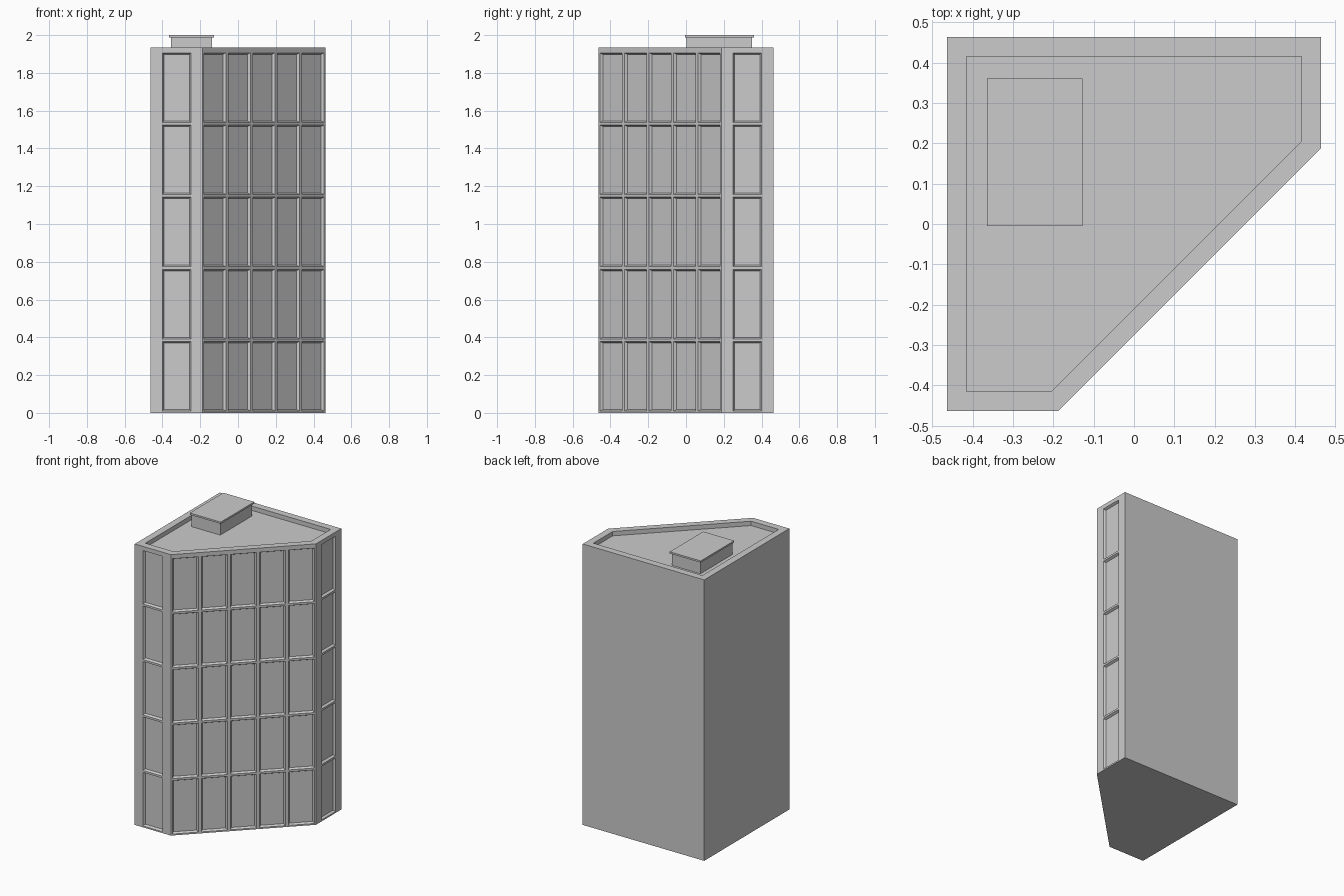
import bpy, bmesh
from mathutils import Vector

if "Cube" in bpy.data.objects:
    bpy.data.objects.remove(bpy.data.objects["Cube"])

HEIGHT, ROOF_Z, ROWS, PITCH = 1.935, 1.905, 5, 0.382
OUTER = [(-.463, -.463), (-.187, -.463), (.463, .187), (.463, .463), (-.463, .463)]
INNER = [(-.415, -.415), (-.205, -.415), (.415, .205), (.415, .415), (-.415, .415)]
bm = bmesh.new()


def face(points):
    bm.faces.new([bm.verts.new(p) for p in points])


def ring(pts, z):
    return [Vector((x, y, z)) for x, y in pts]


def bridge(a, b):
    n = len(a)
    for i in range(n):
        j = (i + 1) % n
        face([a[i], a[j], b[j], b[i]])


def wall(p, q, cols, margin):
    """Wall with a grid of sunken window panels between footprint points p and q."""
    p, q = Vector((*p, 0)), Vector((*q, 0))
    length = (q - p).length
    along = (q - p) / length
    inward = Vector((-along.y, along.x, 0))

    def rect(u0, u1, z0, z1, depth=0):
        return [p + along * u + inward * depth + Vector((0, 0, z))
                for u, z in ((u0, z0), (u1, z0), (u1, z1), (u0, z1))]

    step = length / cols
    for c in range(cols):
        for r in range(ROWS):
            u0, u1, z0 = c * step, (c + 1) * step, r * PITCH
            a, b, lo, hi = u0 + margin, u1 - margin, z0 + .01, z0 + .378
            cell = rect(u0, u1, z0, z0 + PITCH)
            rim = rect(a, b, lo, hi)
            pane = rect(a + .008, b - .008, lo + .008, hi - .008, .015)
            bridge(cell, rim)
            bridge(rim, pane)
            face(pane)
    face(rect(0, length, ROWS * PITCH, HEIGHT))


# Windowed facades: front, diagonal, right
for i, cols, margin in ((0, 1, .063), (1, 5, .01), (2, 1, .063)):
    wall(OUTER[i], OUTER[i + 1], cols, margin)

# Blank back and left walls
low, top = ring(OUTER, 0), ring(OUTER, HEIGHT)
for i in (3, 4):
    j = (i + 1) % 5
    face([low[i], low[j], top[j], top[i]])

# Base, parapet and sunken roof
face(low[::-1])
bridge(top, ring(INNER, HEIGHT))
bridge(ring(INNER, HEIGHT), ring(INNER, ROOF_Z))
face(ring(INNER, ROOF_Z))

bmesh.ops.remove_doubles(bm, verts=bm.verts, dist=1e-5)
mesh = bpy.data.meshes.new("tower")
bm.to_mesh(mesh)
bm.free()
bpy.context.collection.objects.link(bpy.data.objects.new("tower", mesh))


def box(name, x0, x1, y0, y1, z0, z1):
    bpy.ops.mesh.primitive_cube_add(size=1, location=((x0 + x1) / 2, (y0 + y1) / 2, (z0 + z1) / 2))
    ob = bpy.context.object
    ob.name = name
    ob.scale = (x1 - x0, y1 - y0, z1 - z0)


# Rooftop stair housing and its overhanging cap
box("roof_housing", -.355, -.137, .003, .35, ROOF_Z, 1.99)
box("roof_housing_cap", -.364, -.128, -.005, .36, 1.988, 2.0)
